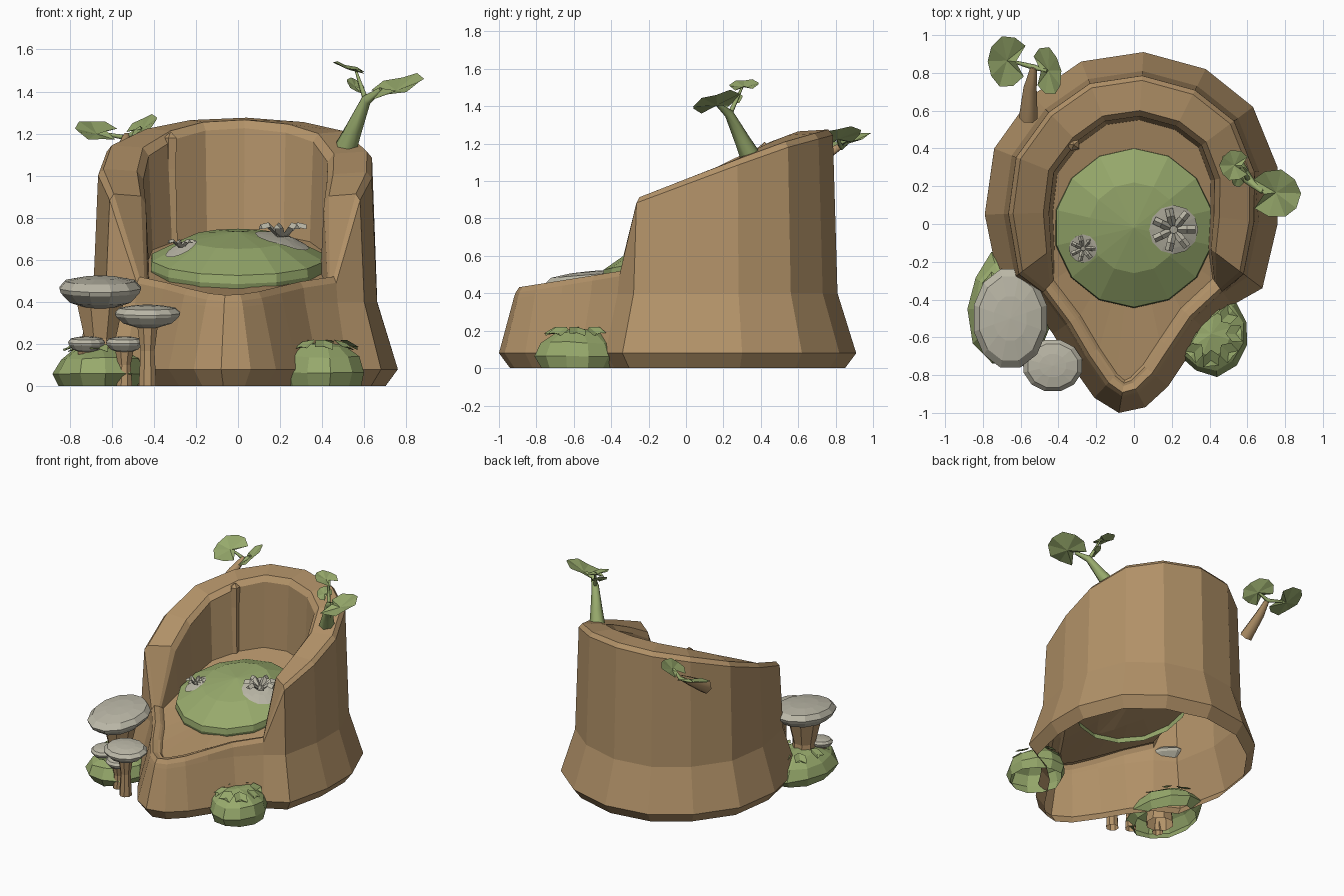
import bpy, bmesh, math, random
from mathutils import Vector, Euler

random.seed(4)
if "Cube" in bpy.data.objects:
    bpy.data.objects.remove(bpy.data.objects["Cube"])


def material(name, rgb):
    m = bpy.data.materials.new(name)
    m.use_nodes = True
    m.diffuse_color = (*rgb, 1)
    bsdf = m.node_tree.nodes["Principled BSDF"]
    bsdf.inputs["Base Color"].default_value = (*rgb, 1)
    bsdf.inputs["Roughness"].default_value = 0.9
    return m


WOOD = material("bark brown", (0.45, 0.29, 0.14))
MOSS = material("moss green", (0.31, 0.40, 0.15))
STONE = material("mushroom grey", (0.50, 0.48, 0.39))


def finish(name, bm, mat, fix=True):
    if fix:
        bmesh.ops.recalc_face_normals(bm, faces=bm.faces)
    mesh = bpy.data.meshes.new(name)
    bm.to_mesh(mesh)
    bm.free()
    mesh.materials.append(mat)
    ob = bpy.data.objects.new(name, mesh)
    bpy.context.collection.objects.link(ob)


def bridge(bm, a, b):
    n = len(a)
    for i in range(n):
        bm.faces.new((a[i], a[(i + 1) % n], b[(i + 1) % n], b[i]))


def cap(bm, ring, co):
    v = bm.verts.new(co)
    n = len(ring)
    for i in range(n):
        bm.faces.new((ring[i], ring[(i + 1) % n], v))


def lathe(name, profile, loc, mat, n=10, sx=1, sy=1, slope=0, jitter=0):
    """Stacked rings of (radius, height); a final zero radius closes the top."""
    bm = bmesh.new()
    prev = None
    x0, y0, z0 = loc
    for r, z in profile:
        if r == 0:
            cap(bm, prev, (x0, y0, z0 + z))
            break
        ring = []
        for i in range(n):
            a = math.tau * (i + 0.5) / n
            k = r * (1 + random.uniform(-jitter, jitter))
            x, y = k * sx * math.cos(a), k * sy * math.sin(a)
            dz = random.uniform(-jitter, jitter) * z
            ring.append(bm.verts.new((x0 + x, y0 + y, z0 + z + slope * y + dz)))
        if prev:
            bridge(bm, prev, ring)
        prev = ring
    finish(name, bm, mat)


def leaf(name, loc, rx, ry, rot, n=10):
    """Rounded leaf sheet with a notch and a sunken middle."""
    bm = bmesh.new()
    e = Euler([math.radians(d) for d in rot])
    ring = []
    for i in range(n):
        a = math.tau * i / n
        k = 0.4 if i == 0 else random.uniform(0.95, 1.05)
        p = Vector((k * rx * math.cos(a), k * ry * math.sin(a), 0.05 * rx * (-1) ** i))
        p.rotate(e)
        ring.append(bm.verts.new(Vector(loc) + p))
    mid = Vector((0, 0, -0.15 * rx))
    mid.rotate(e)
    cap(bm, ring, Vector(loc) + mid)
    finish(name, bm, MOSS, fix=False)


def stem(name, pts, mat):
    """Tapered branch through (x, y, z, radius) points."""
    cu = bpy.data.curves.new(name, 'CURVE')
    cu.dimensions = '3D'
    cu.bevel_depth = 1
    cu.bevel_resolution = 1
    cu.use_fill_caps = True
    sp = cu.splines.new('POLY')
    sp.points.add(len(pts) - 1)
    for p, (x, y, z, r) in zip(sp.points, pts):
        p.co = (x, y, z, 1)
        p.radius = r
    cu.materials.append(mat)
    bpy.context.collection.objects.link(bpy.data.objects.new(name, cu))


# Stump seat: one sheet running up the outside, over the rim and down to the floor
outline = [Vector(p) for p in (
    (-0.08, -1.0), (0.06, -0.97), (0.18, -0.86), (0.28, -0.71), (0.38, -0.56), (0.52, -0.43),
    (0.68, -0.34), (0.76, 0), (0.76, 0.3), (0.63, 0.62), (0.38, 0.82), (0.05, 0.91),
    (-0.28, 0.86), (-0.54, 0.68), (-0.74, 0.4), (-0.79, 0.05), (-0.71, -0.34),
    (-0.54, -0.43), (-0.43, -0.58), (-0.33, -0.75), (-0.21, -0.92))]
count = len(outline)


def inset(i, d):
    p, q, r = outline[i - 1], outline[i], outline[(i + 1) % count]
    n = ((q - p).normalized() + (r - q).normalized()).normalized()
    return q + Vector((-n.y, n.x)) * d


def is_wall(i):
    return outline[i].y > -0.4


def rim_height(i):
    y = inset(i, 0.12).y
    if is_wall(i):
        return 0.92 + 0.37 * (y + 0.25) - 0.1 * max(0, y - 0.5)
    return 0.43 + 0.16 * (y + 0.9)


def floor_height(y):
    return 0.41 + 0.13 * (y + 0.85) if y < -0.35 else 0.475 + 0.28 * (y + 0.35)


# each ring: wall inset, lip inset, height rule
rings = [
    (0.06, 0.06, lambda i, p: 0),
    (0, 0, lambda i, p: 0.08),
    (0.1, 0.08, lambda i, p: min(0.4, rim_height(i) - 0.06)),
    (0.125, 0.09, lambda i, p: rim_height(i) - 0.03),
    (0.15, 0.11, lambda i, p: rim_height(i)),
    (0.31, 0.145, lambda i, p: rim_height(i) - 0.01),
    (0.34, 0.16, lambda i, p: rim_height(i) - 0.05 if is_wall(i) else floor_height(p.y) + 0.015),
    (0.36, 0.175, lambda i, p: floor_height(p.y)),
]
bm = bmesh.new()
prev = None
for wall, lip, height in rings:
    ring = []
    for i in range(count):
        p = inset(i, wall if is_wall(i) else lip)
        ring.append(bm.verts.new((p.x, p.y, height(i, p))))
    if prev:
        bridge(bm, prev, ring)
    prev = ring
half = [bm.verts.new((v.co.x / 2, v.co.y / 2, floor_height(v.co.y / 2))) for v in prev]
bridge(bm, prev, half)
cap(bm, half, (0, 0, floor_height(0)))
finish("stump_seat", bm, WOOD)

# Ridge down the inside of the back rest
lathe("back_ridge", [(0.04, 0), (0.03, 0.35), (0.035, 0.5), (0, 0.53)], (-0.32, 0.42, 0.68), WOOD, n=5)

# Moss cushion, tilted up to the back
CUSHION_Y, CUSHION_Z, TILT = -0.02, 0.61, 0.2
EDGE, MID = (0.42, 0), (0.24, 0.09)
TOP = 0.125
lathe("moss_cushion", [(0.4, -0.11), (0.425, -0.04), EDGE, MID, (0, TOP)],
      (0, CUSHION_Y, CUSHION_Z), MOSS, n=14, slope=TILT)


def cushion_top(x, y):
    d = math.hypot(x, y - CUSHION_Y)
    if d < MID[0]:
        dome = TOP + (MID[1] - TOP) * d / MID[0]
    else:
        dome = MID[1] * (EDGE[0] - d) / (EDGE[0] - MID[0])
    return CUSHION_Z + dome + TILT * (y - CUSHION_Y)


# Pale patches with star flowers on the cushion
for side, x, y, r in (("left", 0.21, -0.03, 0.13), ("right", -0.27, -0.13, 0.075)):
    bm = bmesh.new()
    prev = None
    for k in (1, 0.75, 0.45):
        ring = []
        for i in range(12):
            a = math.tau * i / 12
            px, py = x + k * r * math.cos(a), y + k * r * math.sin(a)
            ring.append(bm.verts.new((px, py, cushion_top(px, py) + 0.006)))
        if prev:
            bridge(bm, prev, ring)
        prev = ring
    z = cushion_top(x, y) + 0.007
    cap(bm, prev, (x, y, z))
    finish(side + "_flower_patch", bm, STONE)
    bm = bmesh.new()
    for k in range(7):
        a = math.tau * k / 7
        out, across = Vector((math.cos(a), math.sin(a), 0)), Vector((-math.sin(a), math.cos(a), 0))
        base, up = Vector((x, y, z)), Vector((0, 0, r * 0.35))
        path = [base + out * r * 0.15, base + out * r * 0.55 + up, base + out * r * 0.88 + up * 0.8]
        loops = [[bm.verts.new(c + across * w * r + Vector((0, 0, t * r)))
                  for w, t in ((-0.16, 0), (0.16, 0), (0, 0.18))] for c in path]
        bridge(bm, loops[0], loops[1])
        bridge(bm, loops[1], loops[2])
        bm.faces.new(loops[2])
    finish(side + "_flower", bm, STONE)

# Mushrooms beside the front
CAP = [(0.35, -0.55), (0.75, -0.35), (0.97, -0.02), (1, 0.12), (0.85, 0.36), (0.45, 0.47), (0, 0.5)]
for name, x, y, z, rx, ry, s, h in (("large", -0.655, -0.5, 0.45, 0.2, 0.27, 0.1, 0.14),
                                    ("medium", -0.43, -0.75, 0.335, 0.16, 0.14, 0.045, 0.1),
                                    ("small", -0.72, -0.6, 0.2, 0.09, 0.09, 0.04, 0.07),
                                    ("tiny", -0.54, -0.68, 0.2, 0.09, 0.09, 0.04, 0.07)):
    lathe(name + "_mushroom_cap", [(r, t * h) for r, t in CAP], (x, y, z), STONE,
          n=12, sx=rx, sy=ry, slope=0.08)
    lathe(name + "_mushroom_stem", [(s, 0), (s * 0.8, z * 0.5), (s * 1.2, z - h * 0.4)],
          (x, y, 0), WOOD, n=8)

# Low bushes
DOME = [(0.85, 0), (1, 0.3), (0.86, 0.65), (0.5, 0.92), (0, 1)]
for name, x, y, rx, ry, h in (("right_bush", -0.66, -0.45, 0.22, 0.32, 0.2),
                              ("left_bush", 0.41, -0.58, 0.205, 0.225, 0.21)):
    lathe(name, [(r, t * h) for r, t in DOME], (x, y, 0), MOSS, n=11, sx=rx, sy=ry, jitter=0.06)
    for k in range(8):
        a = math.tau * k / 8
        leaf(f"{name}_leaf_{k}", (x + 0.65 * rx * math.cos(a), y + 0.65 * ry * math.sin(a), h * 0.93),
             0.065, 0.05, (random.uniform(-15, 15), 25, math.degrees(a)), n=6)

# Sprouts on the back rest
stem("left_sprout_stem", [(0.5, 0.36, 1.1, 0.06), (0.55, 0.3, 1.22, 0.042),
                          (0.61, 0.23, 1.36, 0.025), (0.68, 0.17, 1.41, 0.012)], MOSS)
stem("left_sprout_twig", [(0.61, 0.23, 1.35, 0.015), (0.56, 0.3, 1.5, 0.006)], MOSS)
leaf("left_sprout_large_leaf", (0.745, 0.16, 1.425), 0.145, 0.135, (-16, 17, 180))
leaf("left_sprout_small_leaf", (0.535, 0.31, 1.515), 0.09, 0.08, (5, 18, 0))
leaf("left_sprout_low_leaf", (0.56, 0.25, 1.43), 0.05, 0.06, (25, 35, 0))
stem("right_sprout_stem", [(-0.56, 0.56, 1.02, 0.05), (-0.55, 0.72, 1.12, 0.035),
                           (-0.53, 0.83, 1.19, 0.018)], WOOD)
stem("right_sprout_twig", [(-0.64, 0.86, 1.2, 0.008), (-0.53, 0.83, 1.18, 0.015),
                           (-0.46, 0.81, 1.23, 0.008)], MOSS)
leaf("right_sprout_large_leaf", (-0.67, 0.86, 1.215), 0.11, 0.14, (18, 8, 0))
leaf("right_sprout_small_leaf", (-0.46, 0.81, 1.235), 0.09, 0.13, (-14, 32, 180))
